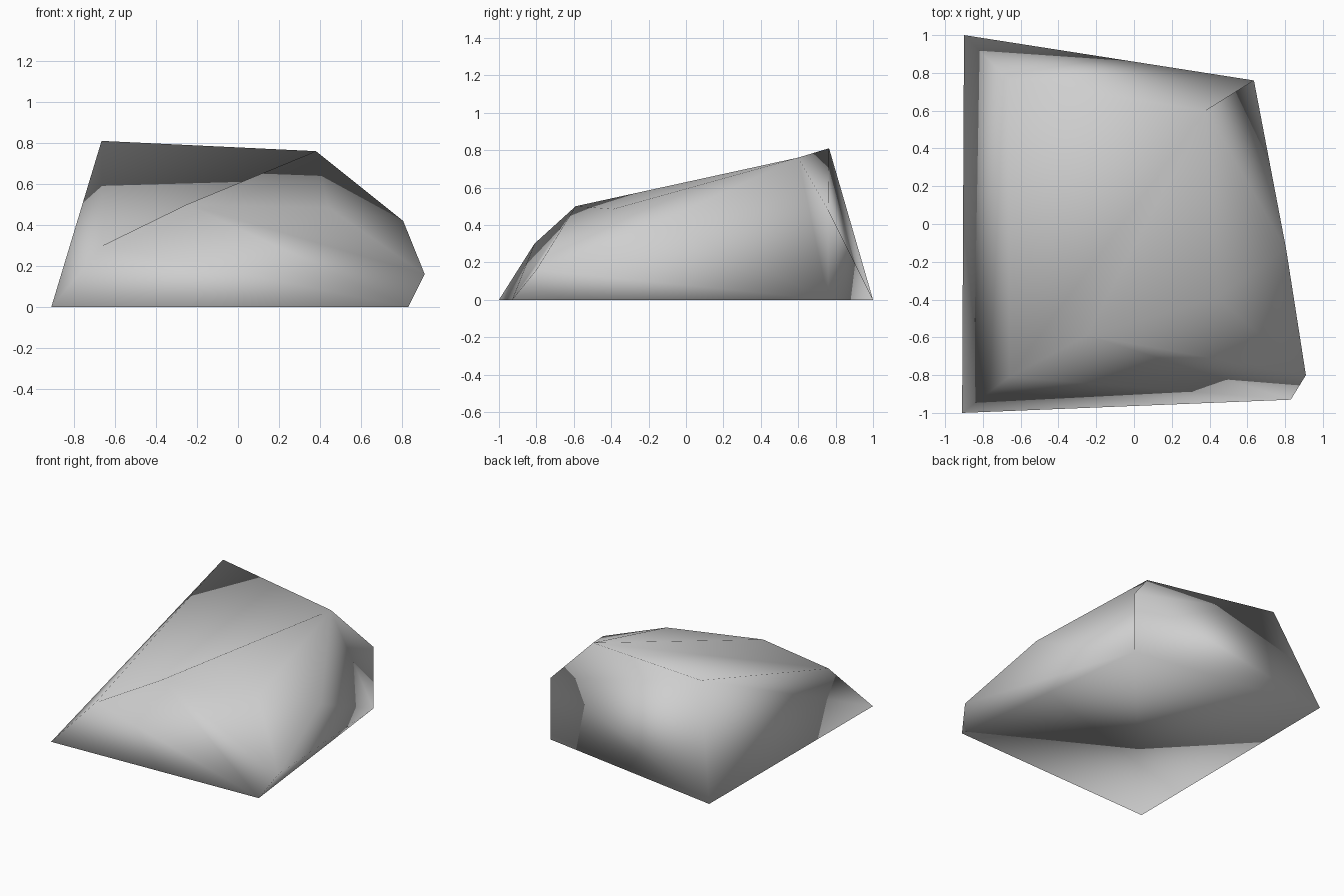
import bpy
import bmesh

cube = bpy.data.objects.get("Cube")
if cube:
    bpy.data.objects.remove(cube, do_unlink=True)

# Stone colour
stone = bpy.data.materials.new("grey stone")
stone.use_nodes = True
colour = (0.62, 0.62, 0.62, 1.0)
stone.diffuse_color = colour
stone.node_tree.nodes["Principled BSDF"].inputs["Base Color"].default_value = colour

corners = {
    # footprint
    "a": (-0.91, -1.0, 0), "b": (-0.9, 1.0, 0), "c": (0.635, 0.76, 0), "d": (0.83, -0.93, 0),
    # shoulders: left side, back, top
    "e": (0.91, -0.8, 0.16), "f": (0.805, -0.13, 0.42), "g": (0.635, 0.76, 0.48),
    "q": (0.44, -0.39, 0.485),
    # front brow and ridge
    "p": (-0.66, -0.81, 0.3), "r": (-0.25, -0.59, 0.5),
    "s": (0.38, 0.6, 0.76), "t": (-0.665, 0.765, 0.81),
}

# Facets of each side, each named by its corners
facets = {
    "base": "abcd",
    "front": "adp pdr der req",
    "left": "qef qfs scf cfe ced sgc",
    "top": "rqs prs pst",
    "back": "btg tsg bgc",
    "right": "apt atb",
}

# Join the facets into one softly shaded closed skin
bm = bmesh.new()
verts = {name: bm.verts.new(place) for name, place in corners.items()}
for side in facets.values():
    for names in side.split():
        bm.faces.new([verts[n] for n in names]).smooth = True
bmesh.ops.recalc_face_normals(bm, faces=bm.faces[:])

mesh = bpy.data.meshes.new("boulder")
bm.to_mesh(mesh)
bm.free()
mesh.materials.append(stone)
boulder = bpy.data.objects.new("boulder", mesh)
bpy.context.collection.objects.link(boulder)
